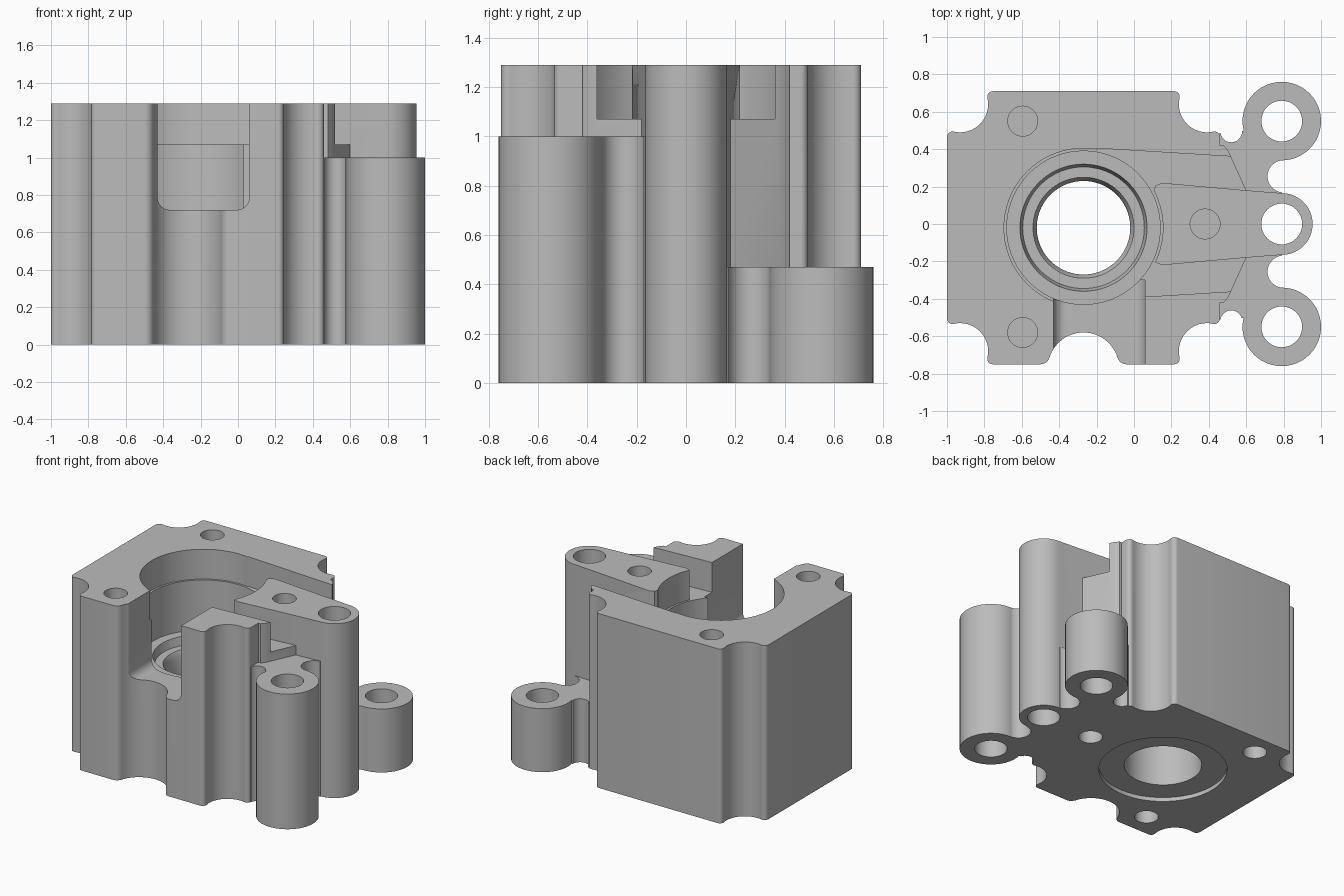
import bpy, bmesh
from math import cos, sin, radians, pi

cube = bpy.data.objects.get("Cube")
if cube:
    bpy.data.objects.remove(cube, do_unlink=True)

TOP = 1.29
CX, CY = -0.27, -0.02      # bore axis


def arc(cx, cy, r, a0, a1, n=8):
    angles = [radians(a0 + (a1 - a0) * i / n) for i in range(n + 1)]
    return [(cx + r * cos(a), cy + r * sin(a)) for a in angles]


def finish(bm, name):
    bmesh.ops.recalc_face_normals(bm, faces=bm.faces)
    mesh = bpy.data.meshes.new(name)
    bm.to_mesh(mesh)
    bm.free()
    ob = bpy.data.objects.new(name, mesh)
    bpy.context.collection.objects.link(ob)
    return ob


def prism(name, pts, z0, z1):
    """Extrude a flat outline from z0 to z1."""
    bm = bmesh.new()
    face = bm.faces.new([bm.verts.new((x, y, z0)) for x, y in pts])
    new = bmesh.ops.extrude_face_region(bm, geom=[face])["geom"]
    for v in new:
        if isinstance(v, bmesh.types.BMVert):
            v.co.z = z1
    return finish(bm, name)


def cyl(name, x, y, r, z0, z1, n=48):
    return prism(name, arc(x, y, r, 0, 360, n)[:-1], z0, z1)


def combine(target, tool, operation):
    mod = target.modifiers.new("combine", 'BOOLEAN')
    mod.operation, mod.solver, mod.object = operation, 'EXACT', tool
    bpy.context.view_layer.objects.active = target
    bpy.ops.object.modifier_apply(modifier=mod.name)
    bpy.data.objects.remove(tool, do_unlink=True)


def add(tool):
    combine(body, tool, 'UNION')


def cut(tool):
    combine(body, tool, 'DIFFERENCE')


# Main block: four scalloped corners plus a scallop in the front edge
corner = (arc(0.70, 0.4845, 0.03, 0, 102.8)
          + arc(0.66, 0.66, 0.15, 282.8, 167.2, 16)[1:-1]
          + arc(0.4845, 0.70, 0.03, -12.8, 90))
scallop = (arc(-0.23, -0.68, 0.05, 270, 343)
           + arc(0, -0.75, 0.19, 163, 17, 24)[1:-1]
           + arc(0.23, -0.68, 0.05, 197, 270))
outline = []
for k in range(4):
    c, s = cos(k * pi / 2), sin(k * pi / 2)
    outline += [(c * x - s * y, s * x + c * y) for x, y in corner]
    if k == 2:
        outline += scallop
body = prism("housing_body", [(x + CX, y + CY) for x, y in outline], 0, TOP)

# Tapered core and middle boss at full height
half = [(0.79, 0.165), (0.6, 0.18), (0.505, 0.39), (0.48, 0.42), (0.2, 0.42)]
add(prism("tapered_core", half + [(x, -y) for x, y in reversed(half)], 0, TOP))
add(cyl("middle_boss", 0.79, 0, 0.165, 0, TOP))

# Outer bosses with their webs: low at the back, tall at the front
for side, height, relief in ((1, 0.47, 0.495), (-1, 1.0, 0.52)):
    web = [(0.3, 0.05), (0.79, 0.05), (0.79, 0.5), (0.6, 0.5), (0.6, 0.49), (0.3, 0.43)]
    web[4:] = [(0.455, relief - 0.01), (0.3, 0.4)]
    add(prism("boss_web", [(x, side * y) for x, y in web], 0, height))
    cut(cyl("web_relief", 0.52, side * relief, 0.058, -0.1, height))
    cut(cyl("web_bay", 0.8, side * 0.255, 0.086, -0.1, height + 0.01))
    add(cyl("outer_boss", 0.79, side * 0.55, 0.21, 0, height))

# Stepped bore, cut as one turned shape
profile = [(0, -0.1), (0.43, -0.1), (0.43, 0.03), (0.26, 0.03), (0.26, 0.4),
           (0.25, 0.41), (0.25, 0.6), (0.27, 0.64), (0.325, 0.64), (0.34, 0.70),
           (0.41, 0.70), (0.41, 1.07), (0.425, 1.07), (0.425, 1.4), (0, 1.4)]
bm = bmesh.new()
verts = [bm.verts.new((CX + r, CY, z)) for r, z in profile]
edges = [bm.edges.new(pair) for pair in zip(verts, verts[1:])]
bmesh.ops.spin(bm, geom=verts + edges, cent=(CX, CY, 0), axis=(0, 0, 1),
               angle=2 * pi, steps=72, use_merge=True)
bmesh.ops.remove_doubles(bm, verts=bm.verts, dist=0.0001)
cut(finish(bm, "bore_cutter"))

# Shallow channels either side of the arm
for side in (1, -1):
    channel = [(-0.15, 0.24), (0.06, 0.15), (0.10, 0.17), (0.115, 0.205), (0.15, 0.22),
               (0.6, 0.18), (0.7, 0.175), (0.7, 0.35), (-0.2, 0.405)]
    cut(prism("channel_cutter", [(x, side * y) for x, y in channel], 1.07, 1.5))

# Front slot with rounded lower corners
slot = (arc(-0.365, 0.785, 0.065, 180, 270) + arc(-0.005, 0.785, 0.065, 270, 360)
        + [(0.06, 1.5), (-0.43, 1.5)])
bm = bmesh.new()
face = bm.faces.new([bm.verts.new((x, -0.9, z)) for x, z in slot])
moved = bmesh.ops.extrude_face_region(bm, geom=[face])["geom"]
for v in moved:
    if isinstance(v, bmesh.types.BMVert):
        v.co.y = -0.3
cut(finish(bm, "slot_cutter"))

# Through holes in the bosses
for y in (-0.55, 0, 0.55):
    cut(cyl("boss_hole", 0.79, y, 0.109, -0.1, 1.5))

# Blind screw holes from both ends
for x, y in ((-0.595, 0.55), (-0.595, -0.58), (0.38, 0)):
    cut(cyl("top_screw_hole", x, y, 0.08, TOP - 0.4, 1.5, 32))
    cut(cyl("bottom_screw_hole", x, y, 0.08, -0.1, 0.4, 32))

# Single metal colour
grey = bpy.data.materials.new("plain_grey")
grey.use_nodes = True
color = (0.5, 0.5, 0.5, 1)
grey.diffuse_color = color
grey.node_tree.nodes["Principled BSDF"].inputs["Base Color"].default_value = color
body.data.materials.clear()
body.data.materials.append(grey)

bpy.ops.object.select_all(action='DESELECT')
body.select_set(True)
bpy.context.view_layer.objects.active = body
bpy.ops.object.shade_smooth_by_angle(angle=radians(30))
